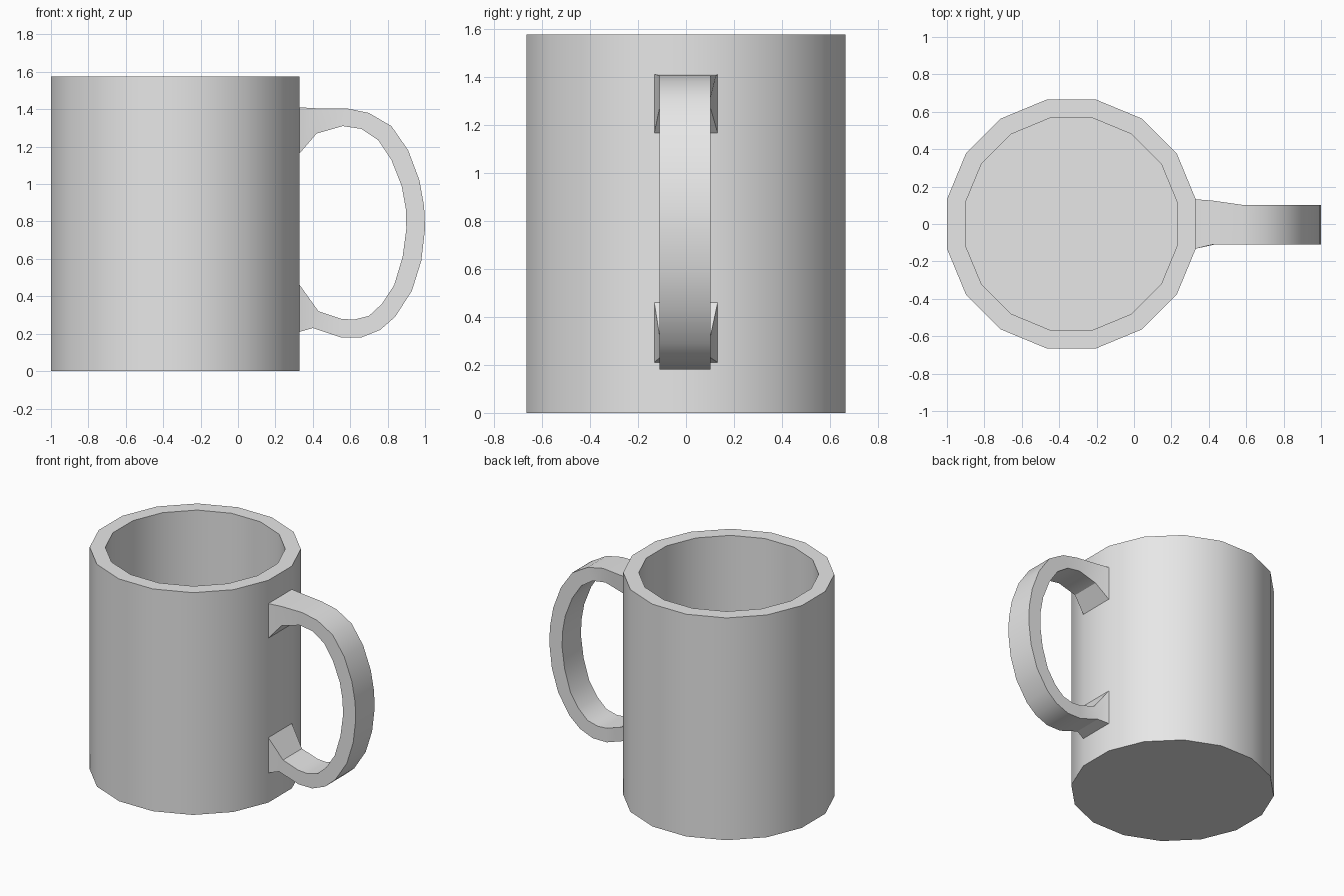
import bpy, bmesh, math

cube = bpy.data.objects.get("Cube")
if cube:
    bpy.data.objects.remove(cube, do_unlink=True)

grey = bpy.data.materials.new("plain_grey")
grey.use_nodes = True
grey.diffuse_color = (0.8, 0.8, 0.8, 1)
grey.node_tree.nodes["Principled BSDF"].inputs["Base Color"].default_value = (0.8, 0.8, 0.8, 1)


def skin_rings(name, rings, cap):
    """Bridge successive closed rings of points with quads."""
    bm = bmesh.new()
    loops = [[bm.verts.new(p) for p in ring] for ring in rings]
    n = len(loops[0])
    for a, b in zip(loops, loops[1:]):
        for i in range(n):
            j = (i + 1) % n
            bm.faces.new((a[i], a[j], b[j], b[i]))
    if cap:
        bm.faces.new(loops[0][::-1])
        bm.faces.new(loops[-1])
    bmesh.ops.recalc_face_normals(bm, faces=bm.faces)
    mesh = bpy.data.meshes.new(name)
    bm.to_mesh(mesh)
    bm.free()
    mesh.materials.append(grey)
    obj = bpy.data.objects.new(name, mesh)
    bpy.context.collection.objects.link(obj)
    bpy.ops.object.select_all(action="DESELECT")
    obj.select_set(True)
    bpy.context.view_layer.objects.active = obj
    bpy.ops.object.shade_smooth_by_angle(angle=math.radians(30))
    return obj


# Mug body: sixteen-sided cup with a thick wall and floor
SIDES, CENTRE = 16, -0.335


def ring(radius, z):
    angles = [(i + 0.5) * math.tau / SIDES for i in range(SIDES)]
    return [(CENTRE + radius * math.cos(a), radius * math.sin(a), z) for a in angles]


profile = [(0.678, 0), (0.678, 1.575), (0.578, 1.575), (0.578, 0.1)]
skin_rings("mug_body", [ring(r, z) for r, z in profile], True)

# Handle: flat strap swept from the upper foot to the lower foot
# Each section is outer x, outer z, inner x, inner z
sections = [
    (0.33, 1.41, 0.33, 1.165), (0.42, 1.405, 0.42, 1.27), (0.58, 1.405, 0.56, 1.31),
    (0.70, 1.38, 0.66, 1.295), (0.82, 1.31, 0.75, 1.235), (0.91, 1.18, 0.82, 1.13),
    (0.97, 1.02, 0.875, 0.99), (0.995, 0.88, 0.897, 0.87), (1.0, 0.76, 0.90, 0.76),
    (0.98, 0.59, 0.88, 0.61), (0.93, 0.43, 0.835, 0.46), (0.84, 0.29, 0.77, 0.36),
    (0.76, 0.22, 0.70, 0.295), (0.66, 0.18, 0.62, 0.275), (0.55, 0.18, 0.55, 0.28),
    (0.40, 0.23, 0.43, 0.32), (0.33, 0.21, 0.33, 0.46),
]
rings = []
for i, (ox, oz, ix, iz) in enumerate(sections):
    foot = i in (0, len(sections) - 1)
    y0, y1 = (-0.132, 0.132) if foot else (-0.11, 0.102)
    top = 0.125 if i == 1 else y1
    rings.append([(ox, y0, oz), (ox, top, oz), (ix, y1, iz), (ix, y0, iz)])
skin_rings("handle", rings, False)
